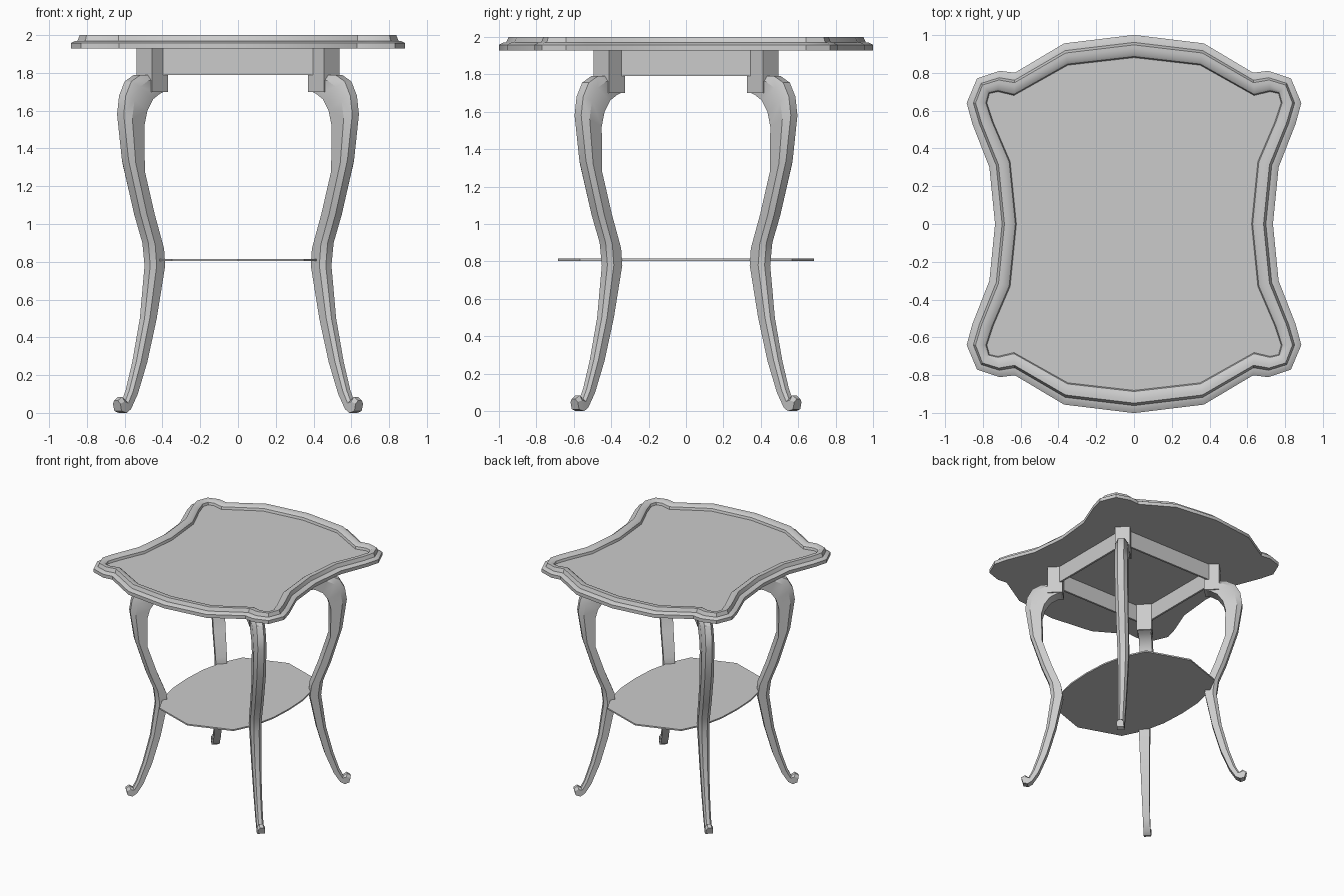
import bpy, bmesh, math
from mathutils import Vector

cube = bpy.data.objects.get("Cube")
if cube:
    bpy.data.objects.remove(cube, do_unlink=True)

grey = bpy.data.materials.new("plain grey")
grey.use_nodes = True
grey.diffuse_color = (0.6, 0.6, 0.6, 1)
grey.node_tree.nodes["Principled BSDF"].inputs["Base Color"].default_value = (0.6, 0.6, 0.6, 1)


def finish(name, bm, smooth=True):
    """Turn a bmesh into a named object with the shared material."""
    bmesh.ops.recalc_face_normals(bm, faces=bm.faces)
    mesh = bpy.data.meshes.new(name)
    bm.to_mesh(mesh)
    bm.free()
    mesh.materials.append(grey)
    if smooth:
        mesh.shade_smooth()
        mesh.set_sharp_from_angle(angle=math.radians(28))
    obj = bpy.data.objects.new(name, mesh)
    bpy.context.collection.objects.link(obj)
    return obj


def loft(name, rings, smooth=True):
    """Bridge closed rings of points in order and cap both ends."""
    bm = bmesh.new()
    loops = [[bm.verts.new(p) for p in ring] for ring in rings]
    n = len(loops[0])
    for a, b in zip(loops, loops[1:]):
        for i in range(n):
            j = (i + 1) % n
            bm.faces.new((a[i], a[j], b[j], b[i]))
    bm.faces.new(loops[0])
    bm.faces.new(loops[-1])
    return finish(name, bm, smooth)


def mirror_outline(quarter):
    """Complete an outline from the quarter running from the +y axis to the +x axis."""
    half = quarter + [(x, -y) for x, y in reversed(quarter[:-1])]
    return half + [(-x, y) for x, y in reversed(half[1:-1])]


def box(name, centre, size, angle=0):
    x, y, z = centre
    c, s = math.cos(angle), math.sin(angle)
    corners = [(i * size[0] / 2, j * size[1] / 2) for i, j in ((-1, -1), (1, -1), (1, 1), (-1, 1))]
    rings = [[(x + c * u - s * v, y + s * u + c * v, z + k * size[2] / 2) for u, v in corners]
             for k in (-1, 1)]
    return loft(name, rings, False)


# Scalloped tray top: one moulding profile swept between an outer and an inner outline
outer = mirror_outline([(0, 1.0), (.37, .955), (.63, .8), (.71, .81), (.83, .77),
                        (.885, .64), (.855, .53), (.765, .3), (.735, 0)])
inner = mirror_outline([(0, .88), (.35, .84), (.635, .68), (.72, .7), (.765, .69),
                        (.778, .64), (.745, .54), (.655, .33), (.622, 0)])
moulding = [(0, 1.928), (0, 1.957), (.18, 1.968), (.33, 1.97), (.44, 2.0),
            (.6, 2.0), (.82, 1.995), (.95, 1.985), (1, 1.965)]
loft("table_top", [[(a[0] + (b[0] - a[0]) * t, a[1] + (b[1] - a[1]) * t, z)
                    for a, b in zip(outer, inner)] for t, z in moulding])

# Thin lower shelf
shelf = mirror_outline([(0, .685), (.35, .565), (.43, .4), (.475, .2), (.485, 0)])
loft("lower_shelf", [[(x, y, z) for x, y in shelf] for z in (.803, .815)], False)

# Apron boards
LEG_X, LEG_Y = .455, .41
for side, name in ((-1, "front"), (1, "back")):
    box(name + "_apron", (0, side * .428, 1.86), (2 * LEG_X, .016, .14))
for side, name in ((-1, "right"), (1, "left")):
    box(name + "_apron", (side * .464, 0, 1.86), (.016, 2 * LEG_Y, .14))

# Cabriole leg stations: outer distance and height, inner distance and height, width
stations = [(.06, 1.79, -.04, 1.70, .1), (.11, 1.79, -.01, 1.69, .1),
            (.18, 1.755, .043, 1.66, .1), (.222, 1.68, .085, 1.6, .1),
            (.237, 1.58, .107, 1.52, .1), (.201, 1.34, .104, 1.28, .1),
            (.11, 1.05, .027, 1.05, .095), (.05, .9, -.045, .87, .09),
            (.035, .78, -.056, .78, .085), (.074, .5, 0, .5, .07),
            (.133, .27, .065, .27, .06), (.184, .12, .134, .1, .055),
            (.212, .065, .185, .02, .055), (.24, .085, .22, 0, .06),
            (.27, .065, .255, .01, .055)]


def leg_ring(station, sx, sy):
    d_out, z_out, d_in, z_in, w = station
    section = ((0, .25), (.3, .5), (1, .5), (1, -.5), (.3, -.5), (0, -.25))
    ring = []
    for t, u in section:
        d = d_out + (d_in - d_out) * t
        z = z_out + (z_in - z_out) * t
        k = math.sqrt(.5)
        ring.append(Vector((sx * (LEG_X + k * (d + u * w)), sy * (LEG_Y + k * (d - u * w)), z)))
    return ring


# Four legs, each with a corner block turned on the diagonal
for sy, end in ((-1, "front"), (1, "back")):
    for sx, side in ((-1, "right"), (1, "left")):
        loft(f"{end}_{side}_leg", [leg_ring(s, sx, sy) for s in stations])
        box(f"{end}_{side}_corner_block", (sx * LEG_X, sy * LEG_Y, 1.815), (.118, .118, .23),
            math.radians(45))
